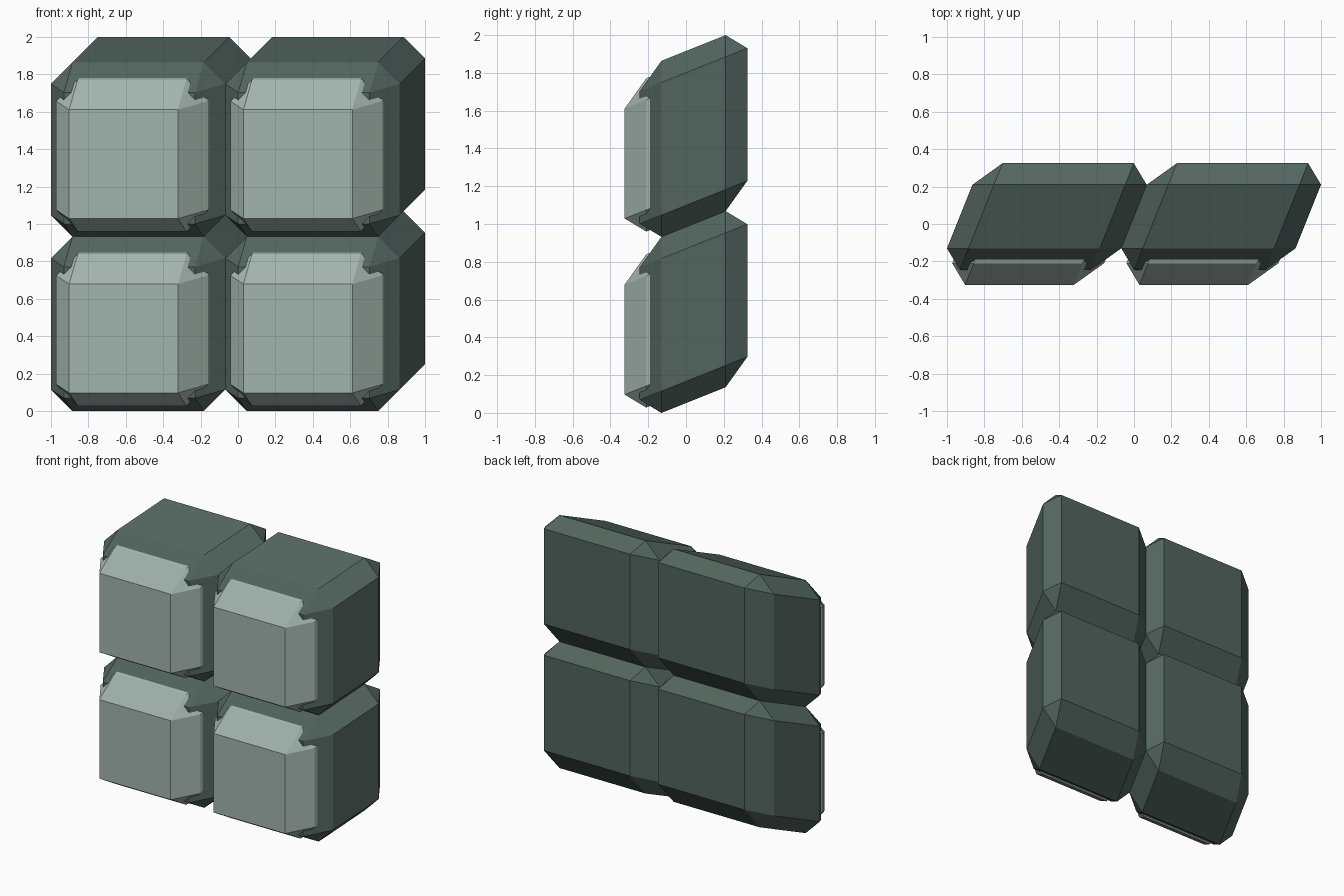
import bpy, bmesh
from mathutils import Matrix

if "Cube" in bpy.data.objects:
    bpy.data.objects.remove(bpy.data.objects["Cube"])

SHEAR = 0.4      # blocks lean right and up towards the back
HALF = 0.466     # half width of one block
CHAMFER = 0.115


def material(name, rgb):
    m = bpy.data.materials.new(name)
    m.diffuse_color = (*rgb, 1)
    m.use_nodes = True
    m.node_tree.nodes["Principled BSDF"].inputs["Base Color"].default_value = m.diffuse_color
    return m


dark = material("dark_green_grey", (0.085, 0.130, 0.112))
light = material("pale_green_grey", (0.37, 0.46, 0.425))


def sheared_block(name, half, front, back, cx, cz, mat):
    """Chamfered box from y=front to y=back, leaning in x and z with depth."""
    bm = bmesh.new()
    bmesh.ops.create_cube(bm, size=1)
    bmesh.ops.scale(bm, vec=(2 * half, back - front, 2 * half), verts=bm.verts)
    bmesh.ops.translate(bm, vec=(0, (front + back) / 2, 0), verts=bm.verts)
    bmesh.ops.bevel(bm, geom=bm.edges[:], offset=CHAMFER, segments=1,
                    profile=0.5, affect='EDGES')
    lean = Matrix(((1, SHEAR, 0, cx), (0, 1, 0, 0), (0, SHEAR, 1, cz), (0, 0, 0, 1)))
    bmesh.ops.transform(bm, matrix=lean, verts=bm.verts)
    bmesh.ops.recalc_face_normals(bm, faces=bm.faces)
    mesh = bpy.data.meshes.new(name)
    bm.to_mesh(mesh)
    bm.free()
    mesh.materials.append(mat)
    obj = bpy.data.objects.new(name, mesh)
    bpy.context.collection.objects.link(obj)
    return obj


# Two by two grid: dark outer block with a pale core pushing out at the front
for row, level in enumerate(("lower", "upper")):
    for col, side in enumerate(("left", "right")):
        cx = -0.482 + col * 2 * HALF
        cz = 0.518 + row * 2 * HALF
        sheared_block(f"{level}_{side}_block", HALF, -0.245, 0.325, cx, cz, dark)
        # core stops just inside the back face
        sheared_block(f"{level}_{side}_core", 0.406, -0.325, 0.322, cx, cz, light)
